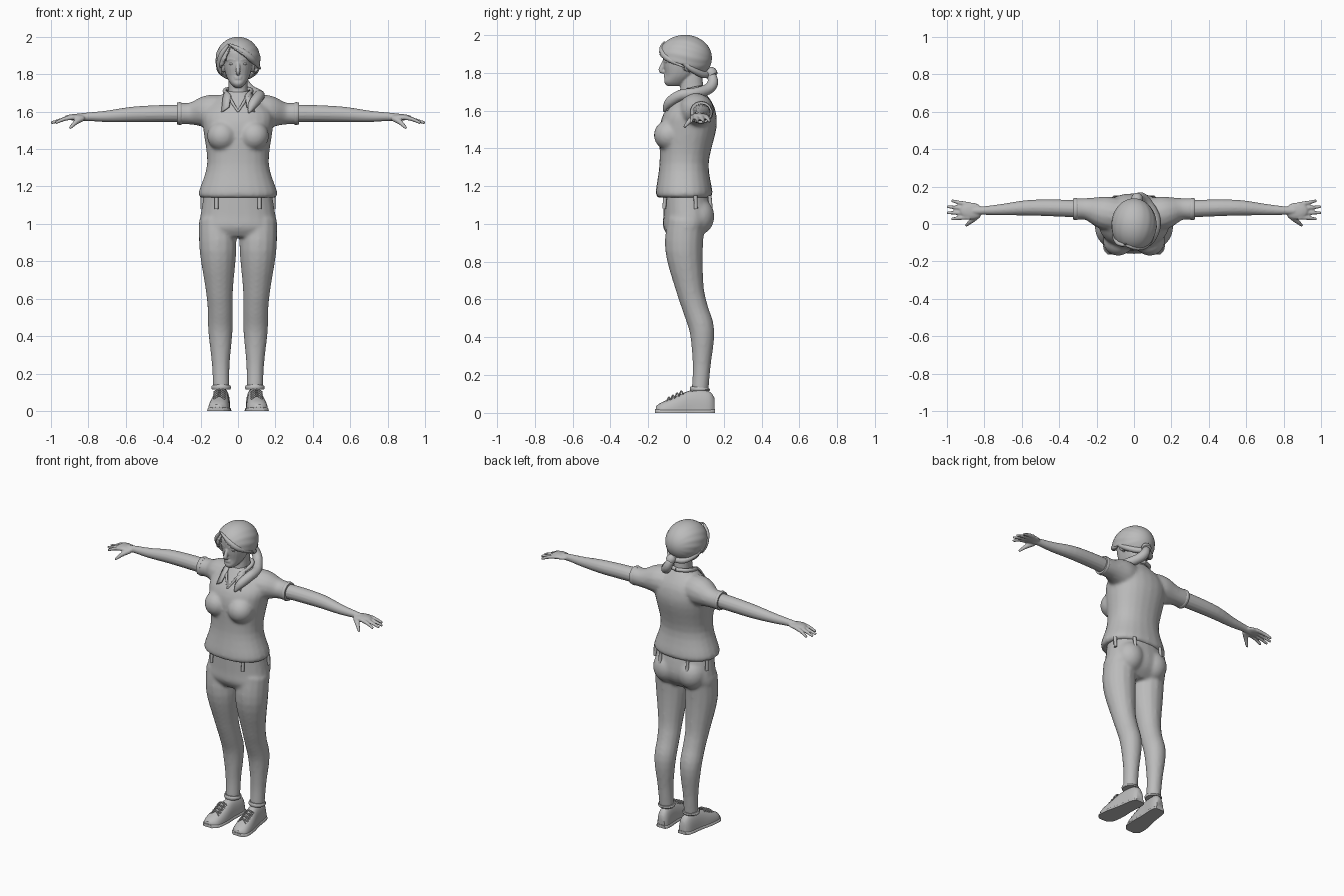
import bpy, bmesh, math
from mathutils import Vector, Matrix

cube = bpy.data.objects.get("Cube")
if cube:
    bpy.data.objects.remove(cube)

COLOUR = (.5, .5, .5, 1)
grey = bpy.data.materials.new("plain grey")
grey.use_nodes = True
grey.diffuse_color = COLOUR
grey.node_tree.nodes["Principled BSDF"].inputs["Base Color"].default_value = COLOUR


def smooth_rows(rows, steps=4):
    """Catmull-Rom samples through rows of numbers."""
    out = []
    last = len(rows) - 1
    for i in range(last):
        before, start, end, after = (rows[max(0, min(last, i + k))] for k in (-1, 0, 1, 2))
        for step in range(steps):
            t = step / steps
            out.append([q + t / 2 * (r - p + t * (2 * p - 5 * q + 4 * r - w + t * (3 * (q - r) + w - p)))
                        for p, q, r, w in zip(before, start, end, after)])
    return out + [list(rows[-1])]


def oval(power=1, count=24):
    """Points round a unit circle; a lower power makes it boxier."""
    angles = [math.tau * i / count for i in range(count)]
    return [[math.copysign(abs(f) ** power, f) for f in (math.cos(a), math.sin(a))] for a in angles]


def skin(bm, rings):
    """Join rings of points with quads and cap both ends."""
    rings = [[bm.verts.new(p) for p in ring] for ring in rings]
    for lower, upper in zip(rings, rings[1:]):
        for i in range(len(lower)):
            bm.faces.new((lower[i - 1], lower[i], upper[i], upper[i - 1]))
    bm.faces.new(rings[0])
    bm.faces.new(rings[-1])


def trunk(bm, rows):
    """Upright centred form; rows are height, half width, centre y, half depth."""
    skin(bm, [[(w * u, y + d * v, z) for u, v in oval(.9)] for z, w, y, d in smooth_rows(rows)])


def tube(bm, rows):
    """Rounded limb; rows are x, y, z, radius."""
    samples = smooth_rows(rows)
    points = [Vector(s[:3]) for s in samples]
    span = [abs(c) for c in points[-1] - points[0]]
    reference = Vector((0, 0, 0))
    reference[span.index(min(span))] = 1
    rings = []
    for k, point in enumerate(points):
        along = points[min(k + 1, len(points) - 1)] - points[max(k - 1, 0)]
        side = along.cross(reference).normalized()
        up = side.cross(along).normalized()
        radius = samples[k][3]
        rings.append([point + radius * (u * side + v * up) for u, v in oval(count=14)])
    skin(bm, rings)


def ball(bm, centre, radii):
    place = Matrix.Translation(centre) @ Matrix.Diagonal((*radii, 1))
    bmesh.ops.create_uvsphere(bm, u_segments=32, v_segments=20, radius=1, matrix=place)


def finish(name, bm, mirror=False, voxel=0, soften=4, thickness=0):
    """Turn the mesh into an object, with optional mirrored and blended parts."""
    bmesh.ops.recalc_face_normals(bm, faces=bm.faces)
    mesh = bpy.data.meshes.new(name)
    bm.to_mesh(mesh)
    bm.free()
    mesh.materials.append(grey)
    part = bpy.data.objects.new(name, mesh)
    bpy.context.collection.objects.link(part)
    bpy.ops.object.select_all(action="DESELECT")
    bpy.context.view_layer.objects.active = part
    part.select_set(True)
    bpy.ops.object.shade_smooth_by_angle(angle=math.radians(50))
    if thickness:
        part.modifiers.new("thickness", "SOLIDIFY").thickness = thickness
    if mirror:
        part.modifiers.new("other side", "MIRROR").use_mirror_merge = False
    if voxel:
        blend = part.modifiers.new("blend", "REMESH")
        blend.mode = "VOXEL"
        blend.voxel_size = voxel
        blend.use_smooth_shade = True
        relax = part.modifiers.new("soften", "SMOOTH")
        relax.factor = .5
        relax.iterations = soften


# Shirt: torso, bust and short sleeves blended together
bm = bmesh.new()
trunk(bm, [(1.14, .2, -.01, .14), (1.17, .21, -.01, .15), (1.32, .165, -.01, .13), (1.5, .185, .01, .15),
           (1.58, .19, .02, .14), (1.64, .15, .03, .11), (1.71, .06, .03, .06)])
ball(bm, (.085, -.09, 1.47), (.08, .08, .08))
tube(bm, [(.06, .04, 1.6, .09), (.16, .06, 1.6, .09), (.25, .08, 1.59, .06), (.32, .08, 1.59, .06)])
finish("shirt", bm, mirror=True, voxel=.01, soften=6)

# Sleeve cuffs
bm = bmesh.new()
tube(bm, [(.3, .08, 1.59, .057), (.31, .08, 1.59, .061), (.325, .08, 1.59, .058)])
finish("sleeve_cuff", bm, mirror=True)

# Shirt collar: band round the neck and folded points
bm = bmesh.new()
tube(bm, [(0, .1, 1.72, .012), (.05, .08, 1.72, .012), (.07, .03, 1.71, .012), (.05, -.05, 1.68, .01),
          (0, -.11, 1.6, .005)])
finish("collar_band", bm, mirror=True)
bm = bmesh.new()
bm.faces.new([bm.verts.new(p) for p in ((.06, .01, 1.72), (.08, -.04, 1.69), (.09, -.1, 1.6),
                                        (.05, -.11, 1.63), (.04, -.06, 1.69))])
finish("collar_point", bm, mirror=True, thickness=.01)

# Trousers: hips, seat and legs blended together
bm = bmesh.new()
trunk(bm, [(1.17, .18, 0, .12), (1.05, .2, .01, .13), (.98, .21, 0, .12), (.93, .19, -.01, .08)])
ball(bm, (.09, .06, 1.04), (.09, .09, .1))
tube(bm, [(.11, 0, 1.02, .1), (.107, -.01, .86, .1), (.1, .02, .66, .075), (.095, .05, .55, .068),
          (.094, .085, .43, .066), (.092, .083, .25, .048), (.09, .074, .12, .045)])
finish("trousers", bm, mirror=True, voxel=.01, soften=5)

# Trouser hems
bm = bmesh.new()
tube(bm, [(.09, .074, .115, .05), (.09, .074, .125, .054), (.09, .075, .135, .05)])
finish("trouser_hem", bm, mirror=True)

# Belt loops at front, side and back
bm = bmesh.new()
for x, y in ((.115, -.11), (.19, .05), (.1, .125)):
    tube(bm, [(x, y, 1.15, .01), (x, y * 1.05, 1.08, .01)])
finish("belt_loop", bm, mirror=True)

# Shoes and soles: rows are y, half width, height, and the toes turn outward
shoe = [(.15, .025, .08), (.12, .04, .115), (.03, .045, .12), (-.06, .056, .085), (-.13, .052, .055),
        (-.16, .025, .035)]
for name, rows, power in (("shoe", shoe, .8), ("shoe_sole", [(y * 1.02, w + .005, .02) for y, w, h in shoe], .5)):
    bm = bmesh.new()
    skin(bm, [[(.093 - y * .1 + w * u, y, max(0, h * v)) for u, v in oval(power)]
              for y, w, h in smooth_rows(rows)])
    finish(name, bm, mirror=True)

# Laces stepping down the shoe
bm = bmesh.new()
for k in range(4):
    y = -.015 - .022 * k
    z = .113 + y / 2 + .01
    for side in (-.03, .03):
        tube(bm, [(.1 - side, y, z - .015, .004), (.1, y - .01, z, .004), (.1 + side, y - .02, z - .02, .004)])
finish("laces", bm, mirror=True)

# Arms with palms, fanned fingers and thumbs
bm = bmesh.new()
tube(bm, [(.28, .08, 1.59, .047), (.4, .085, 1.59, .046), (.56, .087, 1.585, .042), (.7, .077, 1.575, .031),
          (.8, .072, 1.573, .023), (.86, .07, 1.57, .02)])
ball(bm, (.87, .07, 1.57), (.06, .045, .017))
for k in (-1.5, -.5, .5, 1.5):
    reach = 1.003 - .012 * k * k
    tube(bm, [(.88, .07 + .024 * k, 1.57, .012), (.93, .073 + .027 * k, 1.56, .011),
              (reach, .076 + .033 * k, 1.54, .008)])
tube(bm, [(.83, .05, 1.565, .016), (.865, .02, 1.545, .014), (.9, -.01, 1.51, .007)])
finish("arm", bm, mirror=True, voxel=.0055, soften=3)

# Head: skull, neck, nose, lips, chin, ears and brows
bm = bmesh.new()
trunk(bm, [(1.73, .02, -.06, .04), (1.75, .04, -.055, .06), (1.79, .063, -.03, .08), (1.85, .078, -.01, .11),
           (1.93, .08, -.01, .11), (1.97, .055, 0, .07)])
trunk(bm, [(1.62, .08, .02, .08), (1.68, .055, .03, .065), (1.8, .05, .03, .055)])
tube(bm, [(0, -.11, 1.87, .009), (0, -.133, 1.815, .013), (0, -.115, 1.805, .01)])
for z in (1.776, 1.786):
    ball(bm, (0, -.105, z), (.023, .012, .006))
ball(bm, (0, -.095, 1.748), (.02, .017, .014))
ball(bm, (.08, 0, 1.84), (.01, .02, .03))
tube(bm, [(.015, -.117, 1.875, .006), (.04, -.107, 1.882, .006), (.06, -.09, 1.874, .006)])
finish("head_and_neck", bm, mirror=True, voxel=.0045, soften=3)

# Eyes
bm = bmesh.new()
ball(bm, (.033, -.1, 1.856), (.015, .014, .008))
finish("eye", bm, mirror=True)

# Hair: a wavy shell opened under a side-swept hairline
bm = bmesh.new()
bmesh.ops.create_icosphere(bm, subdivisions=5, radius=1)
for vert in bm.verts:
    x, y, z = vert.co
    wave = 1 + .01 * math.sin(16 * math.atan2(z, x) + 5 * y)
    vert.co = (.12 * x * wave, .143 * y - .006, 1.878 + .122 * z)
bare = []
for face in bm.faces:
    x, y, z = face.calc_center_median()
    part_side = x + .045
    hairline = 1.955 - max(.68 * part_side, -2.6 * part_side)
    if (y < -.01 and z < hairline) or z < 1.81 - .35 * y:
        bare.append(face)
bmesh.ops.delete(bm, geom=bare, context="FACES")
finish("hair", bm, thickness=.016)

# Loose locks: right side, fringe, and gathers leading back to the tie
bm = bmesh.new()
tube(bm, [(-.05, -.115, 1.96, .006), (-.085, -.1, 1.91, .014), (-.1, -.06, 1.85, .016), (-.09, -.04, 1.8, .004)])
tube(bm, [(-.045, -.115, 1.96, .006), (.02, -.127, 1.925, .014), (.075, -.1, 1.88, .018), (.12, -.01, 1.83, .004)])
for side in (-1, 1):
    tube(bm, [(side * .105, -.02, 1.86, .012), (side * .095, .03, 1.82, .016), (side * .05, .09, 1.79, .018),
              (0, .125, 1.795, .016)])
finish("hair_locks", bm)

# Ponytail swept over the left shoulder, with its tie
bm = bmesh.new()
tube(bm, [(.01, .1, 1.8, .025), (.02, .137, 1.78, .025), (.04, .14, 1.74, .03), (.07, .11, 1.71, .03),
          (.11, .04, 1.69, .03), (.11, -.03, 1.68, .03), (.08, -.09, 1.64, .027), (.055, -.12, 1.59, .006)])
finish("ponytail", bm, voxel=.007)
bm = bmesh.new()
tube(bm, [(.01, .12, 1.81, .026), (.015, .133, 1.8, .031), (.02, .143, 1.785, .028)])
finish("hair_tie", bm)
